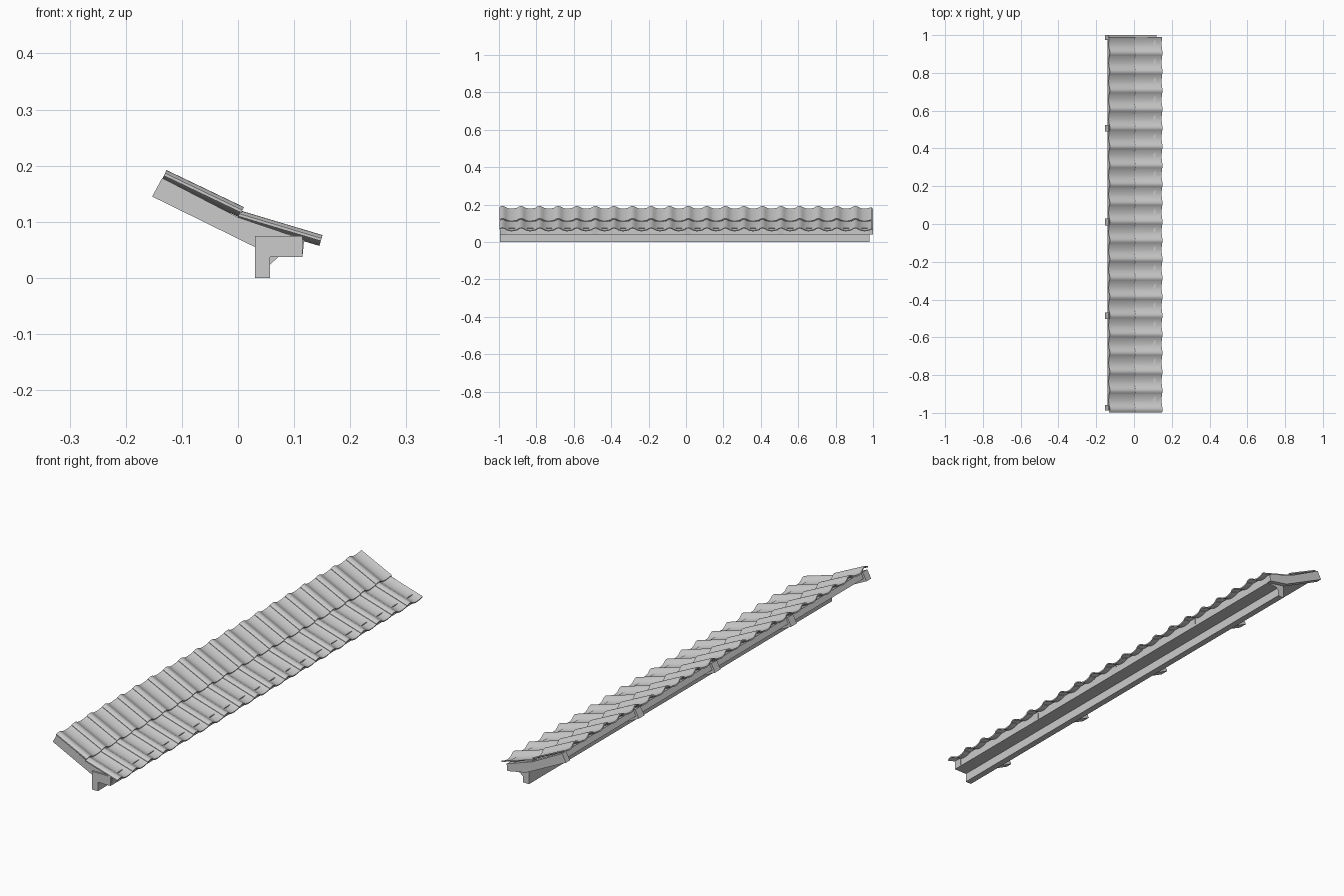
import bpy, bmesh, math
from mathutils import Vector

if "Cube" in bpy.data.objects:
    bpy.data.objects.remove(bpy.data.objects["Cube"])


def link(name, bm):
    bmesh.ops.recalc_face_normals(bm, faces=bm.faces)
    me = bpy.data.meshes.new(name)
    bm.to_mesh(me)
    bm.free()
    ob = bpy.data.objects.new(name, me)
    bpy.context.collection.objects.link(ob)
    return ob


def loft(name, ring_a, ring_b):
    """Closed solid between two matching rings."""
    bm = bmesh.new()
    a = [bm.verts.new(p) for p in ring_a]
    b = [bm.verts.new(p) for p in ring_b]
    n = len(a)
    for i in range(n):
        j = (i + 1) % n
        bm.faces.new((a[i], a[j], b[j], b[i]))
    caps = [bm.faces.new(a), bm.faces.new(b[::-1])]
    bmesh.ops.triangulate(bm, faces=caps)
    return link(name, bm)


def prism(name, pts, y0, y1):
    """Extrude an x/z outline along y."""
    return loft(name, [(x, y0, z) for x, z in pts], [(x, y1, z) for x, z in pts])


# L-shaped eave beam
prism("eave_beam", [(.03, 0), (.057, 0), (.057, .037), (.115, .037),
                    (.115, .075), (.03, .075)], -.995, .98)

# Roof boarding resting between the rafters
prism("roof_boarding", [(-.128, .1735), (0, .106), (.108, .073), (.03, .07),
                        (-.005, .085), (-.139, .152)], -.985, .985)

# Rafters with a kicked-up tail
rafter = [(-.153, .145), (-.135, .178), (0, .108), (.118, .068),
          (.115, .039), (.03, .055)]
for i, (y, w) in enumerate([(-.973, .03), (-.486, .036), (.01, .036),
                            (.507, .036), (.987, .026)]):
    prism(f"rafter_{i + 1}", rafter, y - w / 2, y + w / 2)

# Pantile cross-section: roll on the -y side, wide trough on the other
TH = .005


def height(v):
    if v < .034:
        return .009 + .006 * math.sin(math.pi * v / .034)
    t = (v - .034) / .068
    return .009 - .009 * math.sin(math.pi * min(t * 1.15, 1)) ** .8 if t < .5 \
        else .008 * ((t - .435) / .565) ** 2


N = 18
vs = [.102 * i / N for i in range(N + 1)]
section = [(v, height(v) + TH) for v in vs] + [(v, height(v)) for v in vs[::-1]]


def tile_row(name, start, end):
    """One row of pantiles sloping from start to end (x, z of underside)."""
    s, e = Vector((start[0], 0, start[1])), Vector((end[0], 0, end[1]))
    u = (e - s).normalized()
    n = Vector((-u.z, 0, u.x))
    ring = lambda p: [p + n * h + Vector((0, v - .998, 0)) for v, h in section]
    ob = loft(name, ring(s), ring(e))
    arr = ob.modifiers.new("repeat", 'ARRAY')
    arr.count = 20
    arr.use_relative_offset = False
    arr.use_constant_offset = True
    arr.constant_offset_displace = (0, .0993, 0)
    bpy.ops.object.select_all(action='DESELECT')
    ob.select_set(True)
    bpy.context.view_layer.objects.active = ob
    bpy.ops.object.shade_smooth_by_angle(angle=math.radians(40))


tile_row("upper_tiles", (-.136, .174), (.002, .108))
tile_row("lower_tiles", (-.002, .101), (.145, .057))
